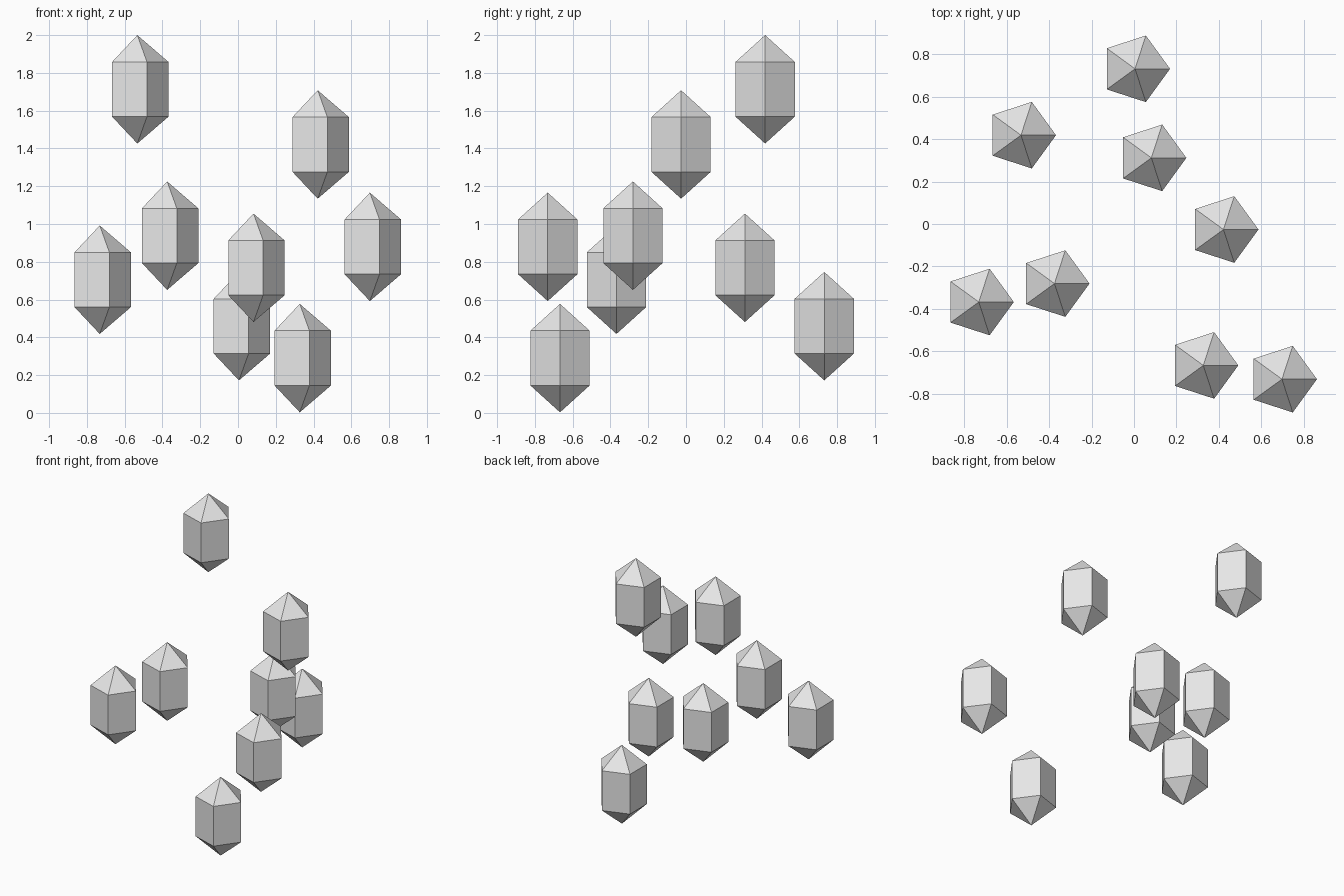
import bpy
import bmesh
import math

if "Cube" in bpy.data.objects:
    bpy.data.objects.remove(bpy.data.objects["Cube"])

SIDES = 5
RADIUS = 0.165
BODY_HALF = 0.145   # half height of the straight prism
TIP_HALF = 0.287    # centre to pointed tip

stone = bpy.data.materials.new("light_grey_stone")
stone.diffuse_color = (0.8, 0.8, 0.8, 1.0)
stone.use_nodes = True
stone.node_tree.nodes["Principled BSDF"].inputs["Base Color"].default_value = stone.diffuse_color


def make_crystal_mesh():
    """Five-sided prism with a point at both ends, one corner facing +x."""
    bm = bmesh.new()
    rings = []
    for z in (-BODY_HALF, BODY_HALF):
        rings.append([bm.verts.new((RADIUS * math.cos(math.tau * i / SIDES),
                                    RADIUS * math.sin(math.tau * i / SIDES), z))
                      for i in range(SIDES)])
    low, high = rings
    bottom = bm.verts.new((0, 0, -TIP_HALF))
    top = bm.verts.new((0, 0, TIP_HALF))
    for i in range(SIDES):
        j = (i + 1) % SIDES
        bm.faces.new((low[i], low[j], high[j], high[i]))   # wall
        bm.faces.new((high[i], high[j], top))              # upper point
        bm.faces.new((low[j], low[i], bottom))             # lower point
    mesh = bpy.data.meshes.new("crystal")
    bm.to_mesh(mesh)
    bm.free()
    mesh.materials.append(stone)
    return mesh


# Floating cluster: centre of each crystal
CENTRES = [
    (-0.533, 0.419, 1.713),
    (0.422, -0.026, 1.421),
    (-0.375, -0.281, 0.938),
    (0.082, 0.312, 0.768),
    (0.698, -0.732, 0.879),
    (-0.732, -0.368, 0.705),
    (0.005, 0.732, 0.459),
    (0.327, -0.667, 0.290),
]

crystal_mesh = make_crystal_mesh()
for n, centre in enumerate(CENTRES, 1):
    crystal = bpy.data.objects.new(f"crystal_{n}", crystal_mesh)
    crystal.location = centre
    bpy.context.collection.objects.link(crystal)
